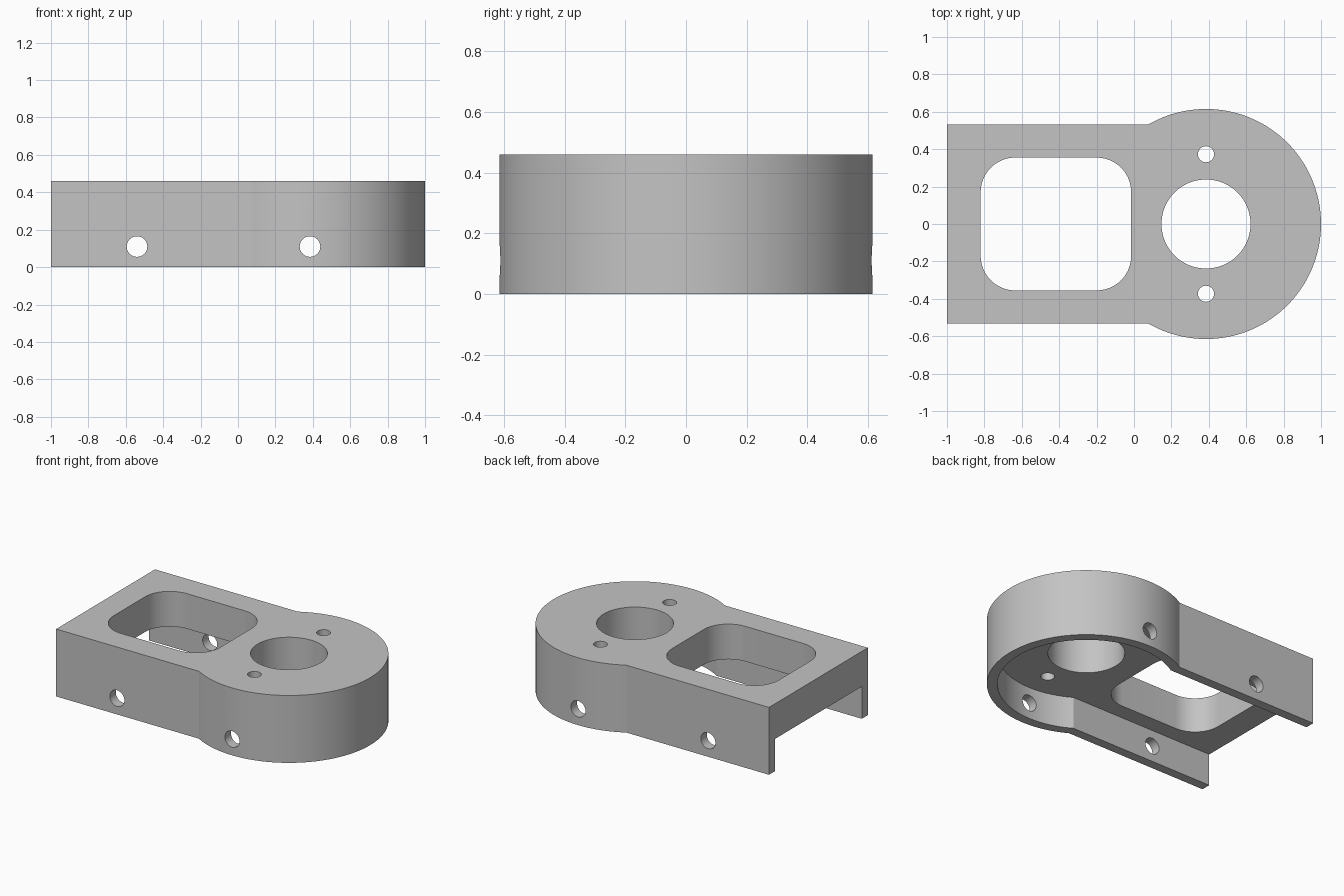
import bpy, bmesh, math

cube = bpy.data.objects.get("Cube")
if cube:
    bpy.data.objects.remove(cube, do_unlink=True)

HEIGHT, SLAB_BOTTOM = 0.46, 0.22
CENTER_X, RADIUS, HALF_WIDTH, WALL = 0.385, 0.615, 0.533, 0.065

grey = bpy.data.materials.new("plain grey")
grey.use_nodes = True
grey.diffuse_color = (0.55, 0.55, 0.55, 1)
grey.node_tree.nodes["Principled BSDF"].inputs["Base Color"].default_value = grey.diffuse_color


def arc(cx, cy, r, start, end, steps):
    """Points along an arc, both ends included."""
    angles = [start + (end - start) * i / steps for i in range(steps + 1)]
    return [(cx + r * math.cos(a), cy + r * math.sin(a)) for a in angles]


def prism(name, outline, z0, z1):
    """Extrude a counter-clockwise outline from z0 to z1."""
    bm = bmesh.new()
    face = bm.faces.new([bm.verts.new((x, y, z0)) for x, y in outline])
    top = bmesh.ops.extrude_face_region(bm, geom=[face])["geom"]
    moved = [v for v in top if isinstance(v, bmesh.types.BMVert)]
    bmesh.ops.translate(bm, verts=moved, vec=(0, 0, z1 - z0))
    bmesh.ops.recalc_face_normals(bm, faces=bm.faces)
    mesh = bpy.data.meshes.new(name)
    bm.to_mesh(mesh)
    bm.free()
    mesh.materials.append(grey)
    obj = bpy.data.objects.new(name, mesh)
    bpy.context.collection.objects.link(obj)
    return obj


def keyhole(radius, half_width, end_x):
    """Round head joined to a straight-sided tail."""
    a = math.pi - math.asin(half_width / radius)
    return arc(CENTER_X, 0, radius, -a, a, 96) + [(end_x, half_width), (end_x, -half_width)]


def disc(x, y, r, steps=64):
    return arc(x, y, r, 0, math.tau, steps)[:-1]


def rounded_rect(x0, x1, half, r):
    corners = [(x1 - r, half - r), (x0 + r, half - r), (x0 + r, r - half), (x1 - r, r - half)]
    points = []
    for i, (x, y) in enumerate(corners):
        points += arc(x, y, r, i * math.pi / 2, (i + 1) * math.pi / 2, 16)
    return points


# Main body
body = prism("bracket_body", keyhole(RADIUS, HALF_WIDTH, -1), 0, HEIGHT)

# Underside channel, window, bore and screw holes
cutters = [
    prism("channel_cutter", keyhole(RADIUS - WALL, HALF_WIDTH - WALL, -1.2), -0.1, SLAB_BOTTOM),
    prism("window_cutter", rounded_rect(-0.82, -0.015, 0.355, 0.185), 0.1, 0.6),
    prism("bore_cutter", disc(CENTER_X, 0, 0.238), 0.1, 0.6),
]
for y in (-0.373, 0.373):
    cutters.append(prism("screw_hole_cutter", disc(CENTER_X, y, 0.043, 40), 0.1, 0.6))

# Cross holes through both side walls
for x in (-0.54, CENTER_X):
    hole = prism("cross_hole_cutter", disc(x, 0.11, 0.055, 40), -1, 1)
    hole.rotation_euler.x = math.pi / 2
    cutters.append(hole)

bpy.context.view_layer.objects.active = body
for cutter in cutters:
    cutter.hide_render = True
    mod = body.modifiers.new("cut", 'BOOLEAN')
    mod.operation = 'DIFFERENCE'
    mod.solver = 'EXACT'
    mod.object = cutter
    bpy.context.view_layer.update()
    bpy.ops.object.modifier_apply(modifier=mod.name)
    bpy.data.objects.remove(cutter, do_unlink=True)

# Smooth curved walls, sharp edges
bpy.ops.object.select_all(action='DESELECT')
body.select_set(True)
bpy.ops.object.shade_smooth_by_angle(angle=math.radians(25))
